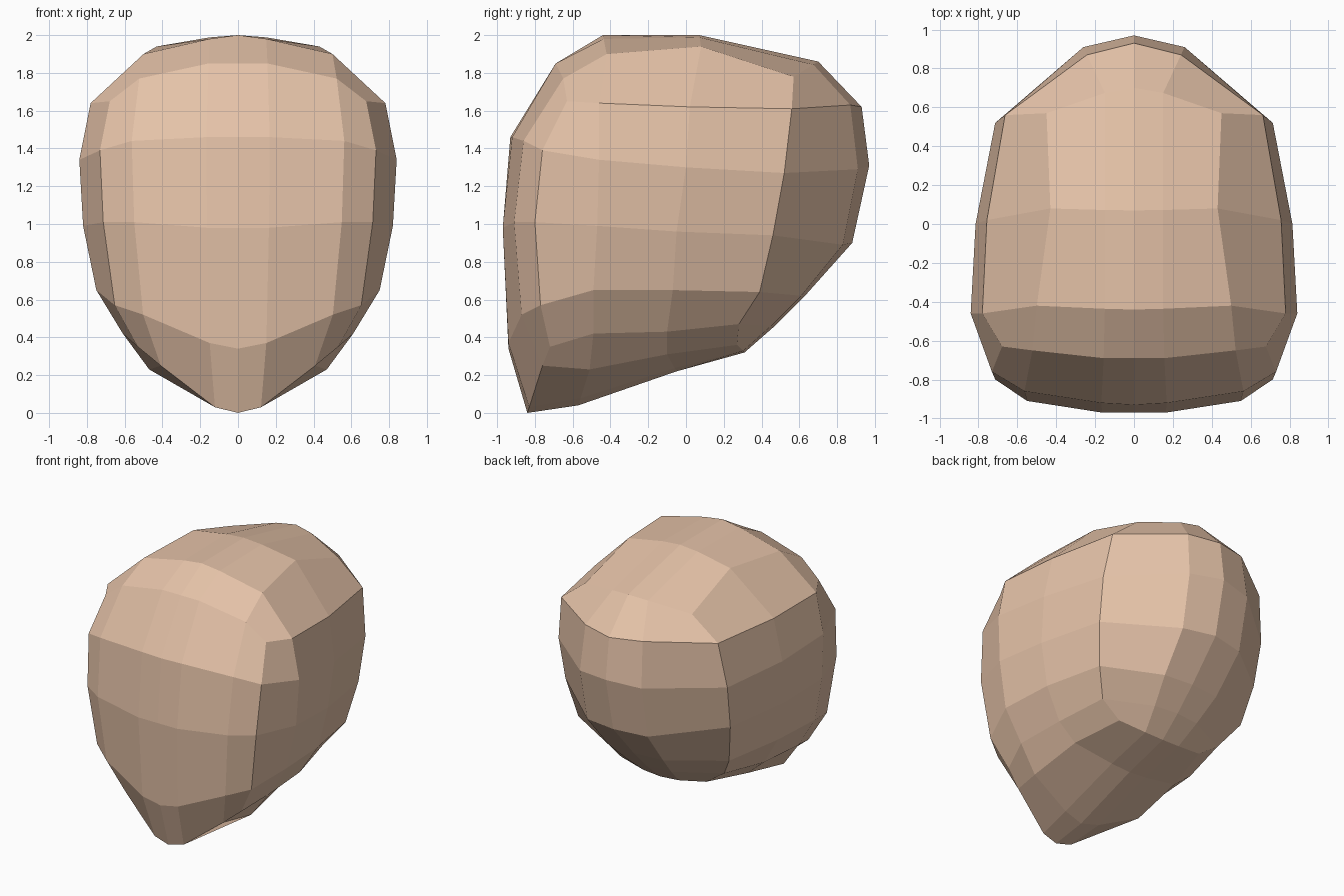
import bpy
import bmesh

if "Cube" in bpy.data.objects:
    bpy.data.objects.remove(bpy.data.objects["Cube"])

# Half-outline widths from front centre round the side to back centre (x / ring width)
PLAN = [0, .20, .67, .87, 1, .97, .85, .31, 0]

# Rings from brow level down to the jaw: width, depths (y), heights (z)
RINGS = [
    (.78, [-.69, -.69, -.65, -.63, -.46, .02, .56, .87, .93],
          [1.85, 1.85, 1.77, 1.65, 1.64, 1.62, 1.61, 1.63, 1.62]),
    (.84, [-.93, -.92, -.86, -.76, -.46, 0, .52, .91, .97],
          [1.46, 1.46, 1.44, 1.39, 1.34, 1.30, 1.27, 1.29, 1.31]),
    (.82, [-.97, -.97, -.91, -.80, -.47, -.05, .46, .83, .88],
          [.98, .98, 1.01, 1.01, .99, .96, .94, .89, .90]),
    (.75, [-.94, -.94, -.87, -.77, -.49, -.07, .39, .61, .63],
          [.34, .37, .52, .57, .65, .65, .64, .62, .62]),
    (.61, [-.84, -.83, -.76, -.72, -.49, -.10, .28, .45, .47],
          [0, .03, .25, .35, .42, .43, .47, .46, .46]),
]

# Cap rows, front to back: (centre point, outer point)
CROWN = [((0, -.44, 2.0), (.50, -.42, 1.90)),
         ((0, .07, 2.0), (.43, .08, 1.94)),
         ((0, .70, 1.86), (.45, .57, 1.78))]
JAW = [((0, -.57, .04), (.47, -.51, .23)),
       ((0, -.05, .22), (.45, -.10, .31)),
       ((0, .31, .32), (.36, .27, .36))]

bm = bmesh.new()


def add_cap(ring, rows):
    """Close a half ring with a small quad grid."""
    grid = [ring[:3]]
    for centre, outer in rows:
        mid = [a + (b - a) * .2 for a, b in zip(centre, outer)]
        mid[0] = .15
        grid.append([bm.verts.new(p) for p in (centre, mid, outer)])
    for a, b in zip(grid, grid[1:]):
        for i in range(2):
            bm.faces.new((a[i], a[i + 1], b[i + 1], b[i]))
    # Strip joining the grid border to the side and back of the ring
    border = [grid[1][2], grid[2][2], grid[3][2], grid[3][1], grid[3][0]]
    bm.faces.new((ring[2], ring[3], ring[4], border[0]))
    for i in range(4):
        bm.faces.new((ring[4 + i], ring[5 + i], border[i + 1], border[i]))


# Side walls of the half head
rings = [[bm.verts.new((w * px, y, z)) for px, y, z in zip(PLAN, ys, zs)]
         for w, ys, zs in RINGS]
for a, b in zip(rings, rings[1:]):
    for i in range(8):
        bm.faces.new((a[i], a[i + 1], b[i + 1], b[i]))

# Crown and underside of the jaw
add_cap(rings[0], CROWN)
add_cap(rings[-1], JAW)

# Mirror to the other half
bmesh.ops.mirror(bm, geom=bm.verts[:] + bm.edges[:] + bm.faces[:],
                 axis='X', merge_dist=.001)
bmesh.ops.remove_doubles(bm, verts=bm.verts[:], dist=.001)
bmesh.ops.recalc_face_normals(bm, faces=bm.faces[:])

mesh = bpy.data.meshes.new("head")
bm.to_mesh(mesh)
bm.free()
head = bpy.data.objects.new("head", mesh)
bpy.context.collection.objects.link(head)

skin = bpy.data.materials.new("skin")
skin.diffuse_color = (.78, .54, .39, 1)
skin.use_nodes = True
skin.node_tree.nodes["Principled BSDF"].inputs["Base Color"].default_value = skin.diffuse_color
mesh.materials.append(skin)
